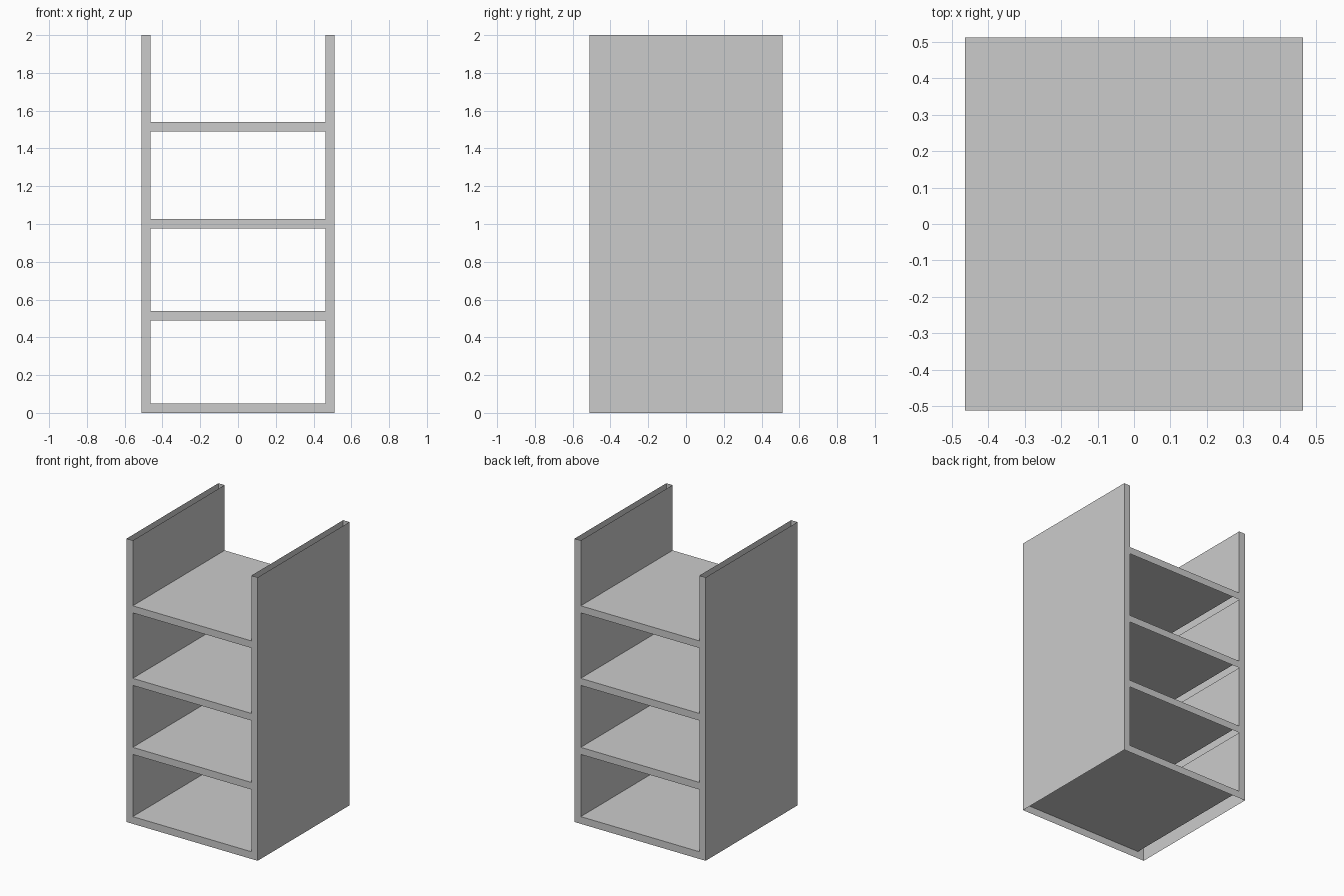
import bpy, bmesh
from mathutils import Vector

if "Cube" in bpy.data.objects:
    bpy.data.objects.remove(bpy.data.objects["Cube"])

OUT, INN, DEPTH, HEIGHT, THICK = 0.512, 0.463, 0.512, 2.0, 0.05
SIDES = {"left": (-1, 0, 0), "right": (1, 0, 0), "front": (0, -1, 0),
         "back": (0, 1, 0), "top": (0, 0, 1)}


def open_box(name, x0, x1, z0, z1, keep):
    """Full-depth box that has only the faces listed in keep."""
    bm = bmesh.new()
    bmesh.ops.create_cube(bm, size=1)
    bm.normal_update()
    kept = [Vector(SIDES[k]) for k in keep]
    drop = [f for f in bm.faces if all(f.normal.dot(n) < 0.5 for n in kept)]
    bmesh.ops.delete(bm, geom=drop, context='FACES')
    bmesh.ops.scale(bm, vec=Vector((x1 - x0, 2 * DEPTH, z1 - z0)), verts=bm.verts)
    bmesh.ops.translate(bm, vec=Vector(((x0 + x1) / 2, 0, (z0 + z1) / 2)), verts=bm.verts)
    mesh = bpy.data.meshes.new(name)
    bm.to_mesh(mesh)
    bm.free()
    obj = bpy.data.objects.new(name, mesh)
    bpy.context.collection.objects.link(obj)
    return obj


# Outer side panels with their front and back edges, open at top and bottom
open_box("left_side_panel", -OUT, -INN, 0, HEIGHT, ["left", "front", "back"])
open_box("right_side_panel", INN, OUT, 0, HEIGHT, ["right", "front", "back"])

# Shelves without undersides, and the inner walls rising from each one
shelves = [("bottom", 0.051), ("lower", 0.540), ("middle", 1.027), ("upper", 1.539)]
ceilings = [z - THICK for _, z in shelves[1:]] + [HEIGHT]
for (label, z), ceiling in zip(shelves, ceilings):
    open_box(label + "_shelf", -INN, INN, max(z - THICK, 0) if z > 0.1 else 0, z,
             ["top", "front", "back"])
    walls = open_box(label + "_inner_walls", -INN, INN, z, ceiling, ["left", "right"])
    walls.data.flip_normals()  # these walls face into the compartment
